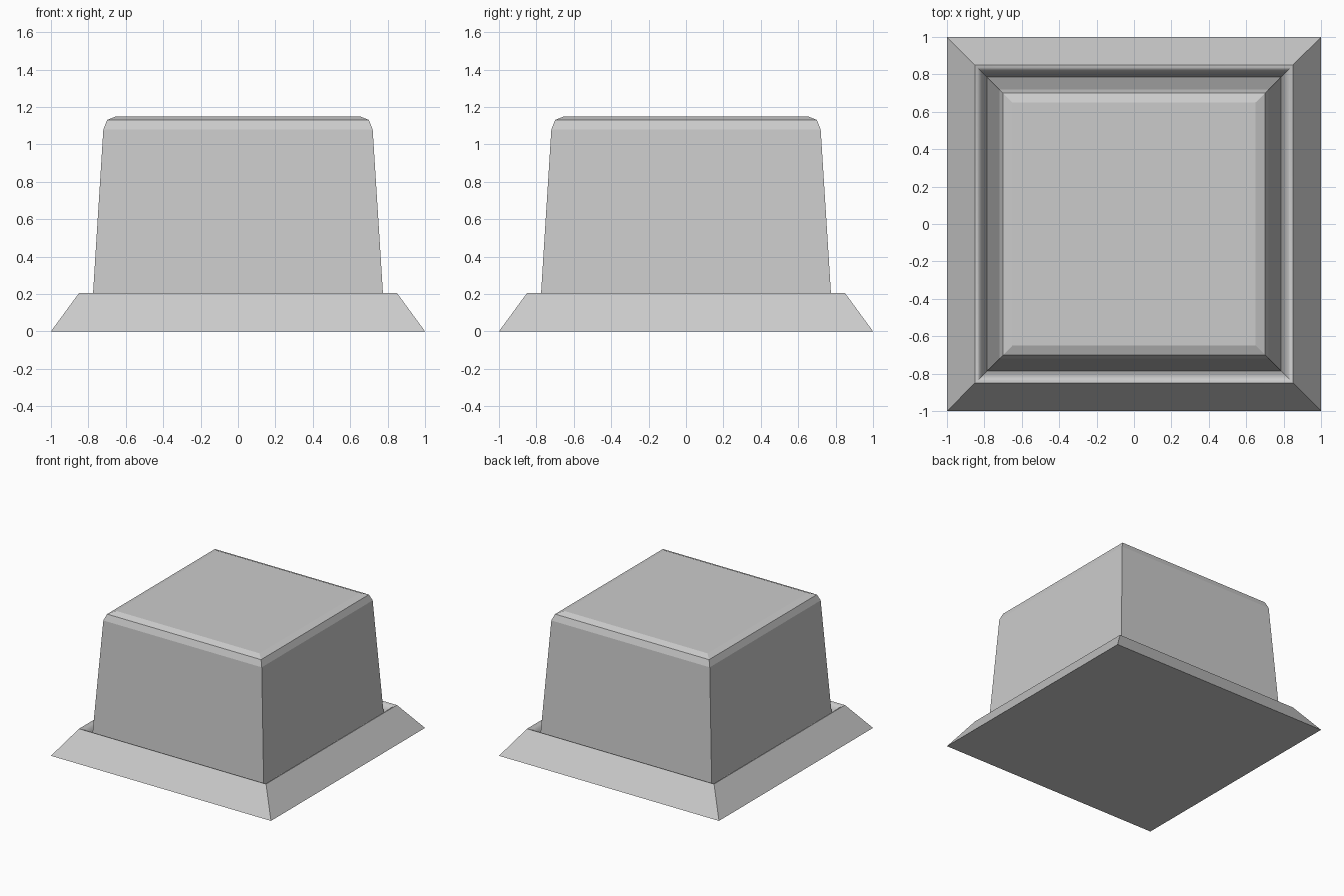
import bpy, bmesh, math

if "Cube" in bpy.data.objects:
    bpy.data.objects.remove(bpy.data.objects["Cube"])

def square_loft(name, profile, cap_bottom=False, cap_top=False):
    """Loft square rings given as (half width, height)."""
    bm = bmesh.new()
    rings = [[bm.verts.new((sx * h, sy * h, z))
              for sx, sy in ((-1, -1), (1, -1), (1, 1), (-1, 1))]
             for h, z in profile]
    for a, b in zip(rings, rings[1:]):
        for i in range(4):
            j = (i + 1) % 4
            bm.faces.new((a[i], a[j], b[j], b[i]))
    if cap_bottom:
        bm.faces.new(rings[0][::-1])
    if cap_top:
        bm.faces.new(rings[-1])
    mesh = bpy.data.meshes.new(name)
    bm.to_mesh(mesh)
    bm.free()
    obj = bpy.data.objects.new(name, mesh)
    bpy.context.collection.objects.link(obj)
    return obj

# Sloped base whose inner lip rolls down into a narrow groove
GROOVE = (0.785, 0.06)
lip = []
for i in range(7):
    t = math.radians(80) * i / 6
    lip.append((0.85 - 0.055 * math.sin(t), 0.205 - 0.12 * (1 - math.cos(t))))
base = square_loft("sloped_base", [(1.0, 0.0)] + lip + [GROOVE], cap_bottom=True)

# Tapered block rising from the groove, with a chamfered top
block = square_loft("tapered_block",
                    [GROOVE, (0.775, 0.205), (0.72, 1.08), (0.70, 1.13), (0.65, 1.15)],
                    cap_top=True)

# Smooth only the rolled lip; every other edge stays crisp
bpy.context.view_layer.objects.active = base
base.select_set(True)
bpy.ops.object.shade_smooth_by_angle(angle=math.radians(25))
